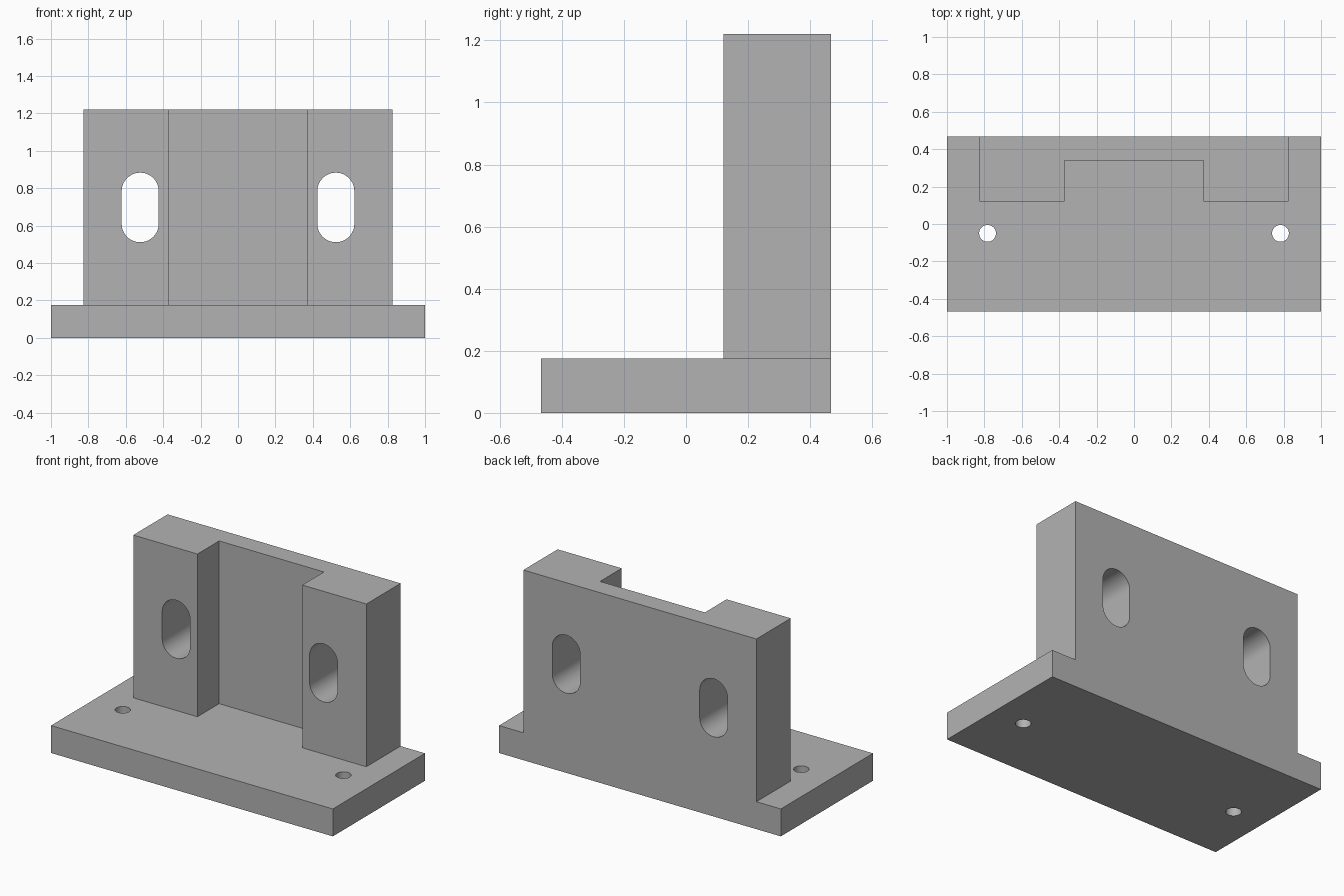
import bpy, bmesh, math
from mathutils import Matrix

cube = bpy.data.objects.get("Cube")
if cube:
    bpy.data.objects.remove(cube, do_unlink=True)

HALF_X, HALF_Y, BASE_H, TOP = 1.0, 0.467, 0.176, 1.22
WALL_X, WALL_Y = 0.827, 0.12
RECESS_X, RECESS_Y = 0.372, 0.34
SLOT_X, SLOT_R, SLOT_LOW, SLOT_HIGH = 0.523, 0.099, 0.61, 0.784
HOLE_X, HOLE_Y, HOLE_R = 0.783, -0.05, 0.045

metal = bpy.data.materials.new("plain grey")
metal.use_nodes = True
grey = (0.45, 0.45, 0.45, 1)
metal.diffuse_color = grey
metal.node_tree.nodes["Principled BSDF"].inputs["Base Color"].default_value = grey


def prism(name, outline, low, high, turn=None):
    """Extrude an outline in x and y from low to high, then turn it."""
    bm = bmesh.new()
    face = bm.faces.new([bm.verts.new((x, y, low)) for x, y in outline])
    top = bmesh.ops.extrude_face_region(bm, geom=[face])["geom"]
    verts = [v for v in top if isinstance(v, bmesh.types.BMVert)]
    bmesh.ops.translate(bm, verts=verts, vec=(0, 0, high - low))
    if turn:
        bm.transform(turn)
    bmesh.ops.recalc_face_normals(bm, faces=bm.faces)
    mesh = bpy.data.meshes.new(name)
    bm.to_mesh(mesh)
    bm.free()
    mesh.materials.append(metal)
    obj = bpy.data.objects.new(name, mesh)
    bpy.context.collection.objects.link(obj)
    return obj


def arc(cx, cy, r, start, end, steps):
    angles = [start + (end - start) * i / steps for i in range(steps + 1)]
    return [(cx + r * math.cos(a), cy + r * math.sin(a)) for a in angles]


def combine(target, other, operation):
    """Apply a boolean and discard the helper object."""
    mod = target.modifiers.new(operation.title(), "BOOLEAN")
    mod.operation, mod.solver, mod.object = operation, "EXACT", other
    bpy.context.view_layer.objects.active = target
    bpy.ops.object.modifier_apply(modifier=mod.name)
    bpy.data.objects.remove(other, do_unlink=True)


# Base plate
bracket = prism("mounting_bracket", [(-HALF_X, -HALF_Y), (HALF_X, -HALF_Y),
                                     (HALF_X, HALF_Y), (-HALF_X, HALF_Y)], 0, BASE_H)

# Upright wall with a recessed middle
half = [(RECESS_X, RECESS_Y), (RECESS_X, WALL_Y), (WALL_X, WALL_Y), (WALL_X, HALF_Y)]
outline = half + [(-x, y) for x, y in reversed(half)]
combine(bracket, prism("upright_wall", outline, BASE_H / 2, TOP), "UNION")

# Slots through the wall and screw holes through the base
upright = Matrix.Rotation(math.pi / 2, 4, "X")
for side in (-1, 1):
    slot = (arc(side * SLOT_X, SLOT_HIGH, SLOT_R, 0, math.pi, 24)
            + arc(side * SLOT_X, SLOT_LOW, SLOT_R, math.pi, 2 * math.pi, 24))
    combine(bracket, prism("slot_cutter", slot, -1, 1, upright), "DIFFERENCE")
    hole = arc(side * HOLE_X, HOLE_Y, HOLE_R, 0, 2 * math.pi, 32)[:-1]
    combine(bracket, prism("hole_cutter", hole, -0.1, 0.4), "DIFFERENCE")

bpy.ops.object.select_all(action="DESELECT")
bracket.select_set(True)
bpy.context.view_layer.objects.active = bracket
bpy.ops.object.shade_smooth_by_angle(angle=math.radians(30))
